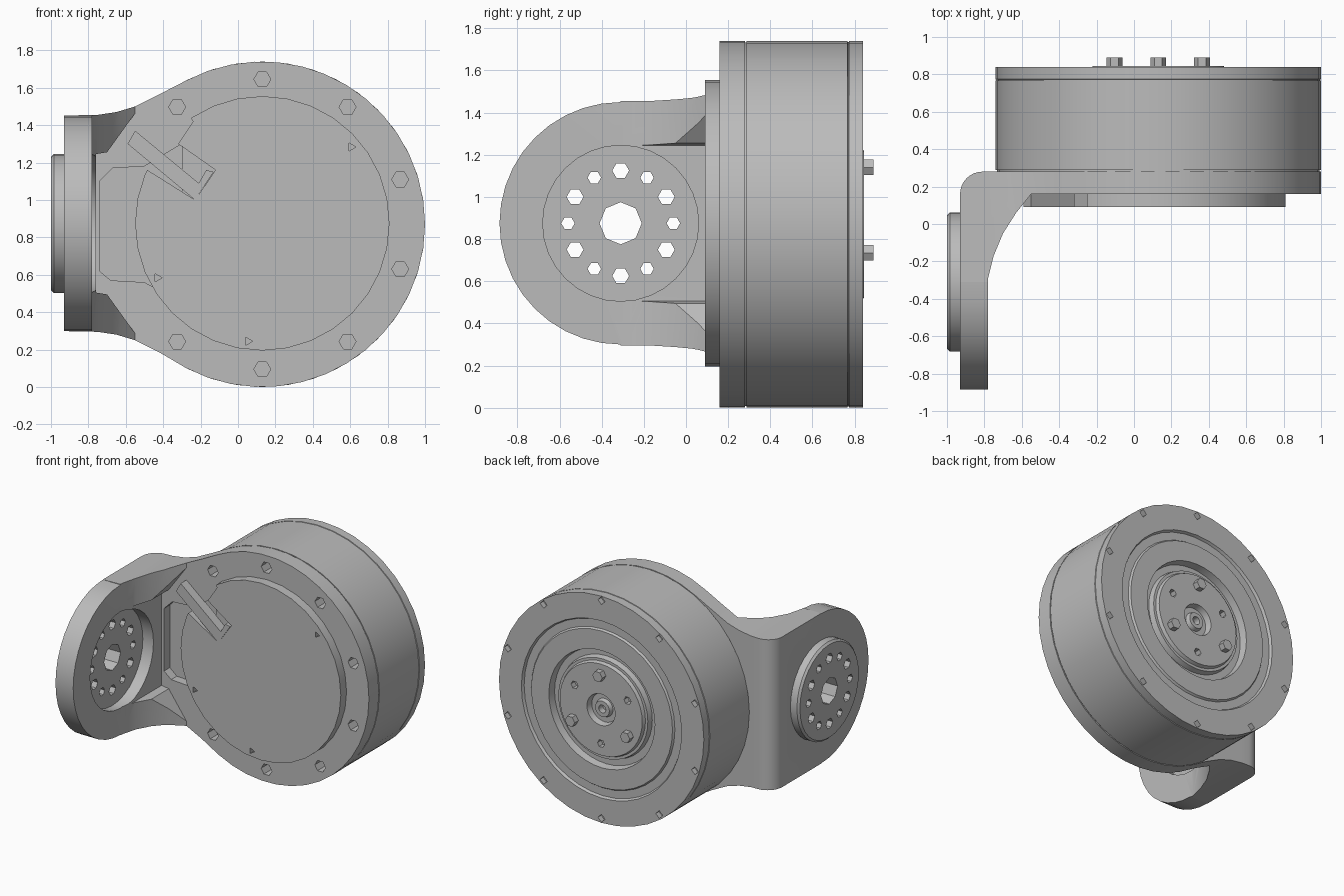
import bpy, bmesh
from math import pi, cos, sin, radians

if "Cube" in bpy.data.objects:
    bpy.data.objects.remove(bpy.data.objects["Cube"])

grey = bpy.data.materials.new("machined grey")
grey.use_nodes = True
grey.diffuse_color = (0.5, 0.5, 0.5, 1)
grey.node_tree.nodes["Principled BSDF"].inputs["Base Color"].default_value = (0.5, 0.5, 0.5, 1)

CX, CZ = 0.13, 0.87      # drum axis
AY, AZ = -0.31, 0.875    # arm pivot axis


def finish(name, bm):
    bmesh.ops.recalc_face_normals(bm, faces=bm.faces)
    mesh = bpy.data.meshes.new(name)
    bm.to_mesh(mesh)
    bm.free()
    mesh.materials.append(grey)
    ob = bpy.data.objects.new(name, mesh)
    bpy.context.collection.objects.link(ob)
    return ob


def prism(name, pts, axis, lo, hi):
    """Extrude a 2D outline along one axis."""
    place = {"x": lambda a, b, t: (t, a, b),
             "y": lambda a, b, t: (a, t, b),
             "z": lambda a, b, t: (a, b, t)}[axis]
    bm = bmesh.new()
    ends = [[bm.verts.new(place(a, b, t)) for a, b in pts] for t in (lo, hi)]
    for ring in ends:
        bm.faces.new(ring)
    for i in range(len(pts)):
        j = (i + 1) % len(pts)
        bm.faces.new((ends[0][i], ends[0][j], ends[1][j], ends[1][i]))
    return finish(name, bm)


def arc(a, b, r, start=0, end=360, n=32):
    full = abs(end - start) == 360
    steps = n if full else n + 1
    return [(a + r * cos(radians(start + (end - start) * i / n)),
             b + r * sin(radians(start + (end - start) * i / n))) for i in range(steps)]


def lathe(name, profile, n=40):
    """Spin an (r, y) profile about the drum axis."""
    bm = bmesh.new()
    rings = []
    for r, y in profile:
        if r == 0:
            rings.append([bm.verts.new((CX, y, CZ))] * n)
        else:
            rings.append([bm.verts.new((x, y, z)) for x, z in arc(CX, CZ, r, n=n)])
    for p, q in zip(rings, rings[1:]):
        for i in range(n):
            j = (i + 1) % n
            bm.faces.new(list(dict.fromkeys((p[i], p[j], q[j], q[i]))))
    return finish(name, bm)


def boolean(ob, tools, op="DIFFERENCE"):
    for tool in tools:
        mod = ob.modifiers.new("cut", "BOOLEAN")
        mod.operation, mod.object, mod.solver = op, tool, "EXACT"
        bpy.context.view_layer.objects.active = ob
        bpy.ops.object.modifier_apply(modifier=mod.name)
        bpy.data.objects.remove(tool)


def smooth(ob):
    bpy.ops.object.select_all(action="DESELECT")
    ob.select_set(True)
    bpy.context.view_layer.objects.active = ob
    bpy.ops.object.shade_smooth_by_angle(angle=radians(30))


def drill(r, ring, angles, lo, hi, n=8):
    """Cutters for holes on a circle around the drum axis."""
    return [prism("drill", arc(CX + ring * cos(radians(a)), CZ + ring * sin(radians(a)), r, n=n),
                  "y", lo, hi) for a in angles]


# Bracket: plan profile limited by the front outline and the rounded arm end
plan = [(1.1, 0.16), (-0.55, 0.16), (-0.63, 0.06), (-0.70, -0.05), (-0.75, -0.17), (-0.78, -0.29),
        (-0.78, -0.95), (-0.93, -0.95)] + arc(-0.81, 0.16, 0.12, 180, 90, 8) + [(1.1, 0.28)]
bracket = prism("bracket", plan, "z", -0.1, 1.9)

neck = [(-0.28, 0.765), (-0.42, 0.69), (-0.55, 0.625), (-0.65, 0.595), (-0.75, 0.58), (-1.0, 0.575)]
outline = (arc(CX, CZ, 0.87, -118, 118, 28) + [(x, AZ + h) for x, h in neck[1:]]
           + [(x, AZ - h) for x, h in reversed(neck[1:])])
side = arc(AY, AZ, 0.575, 270, 90, 20) + [(AY, 2.0), (0.5, 2.0), (0.5, -0.3), (AY, -0.3)]
boolean(bracket, [prism("front_limit", outline, "y", -1.2, 0.5),
                  prism("arm_limit", side, "x", -1.2, 1.2)], "INTERSECT")

# Clearance between the gussets, cable pocket, pivot bore and rim bolt holes
half = [(-0.76, 0.37), (-0.70, 0.38), (-0.52, 0.63), (-0.30, 0.63)]
clear = [(x, AZ + h) for x, h in half] + [(x, AZ - h) for x, h in reversed(half)]
pocket = [(-0.74, 0.62), (-0.68, 0.57), (-0.5, 0.56), (-0.3, 0.45), (-0.3, 1.3),
          (-0.5, 1.18), (-0.67, 1.17), (-0.74, 1.1)]
rim_angles = [18 + 36 * i for i in range(10) if i not in (4, 5)]
boolean(bracket, [prism("gusset_clearance", clear, "y", -0.6, 0.16),
                  prism("cable_pocket", pocket, "y", 0.1, 0.23),
                  prism("pivot_bore", arc(AY, AZ, 0.37), "x", -1.1, -0.7)]
        + drill(0.045, 0.775, rim_angles, 0.1, 0.25, 6))
smooth(bracket)

# Pivot disc with a centre hole and a ring of twelve bolt holes
pivot = prism("pivot_disc", arc(AY, AZ, 0.372), "x", -1.0, -0.85)
bm = bmesh.new()
bm.from_mesh(pivot.data)
edges = [e for e in bm.edges if all(v.co.x < -0.99 for v in e.verts)]
bmesh.ops.bevel(bm, geom=edges, offset=0.015, segments=1, affect="EDGES")
bm.to_mesh(pivot.data)
bm.free()
holes = [prism("bolt_cutter", arc(AY + 0.25 * cos(i * pi / 6), AZ + 0.25 * sin(i * pi / 6),
                                  0.032 + 0.008 * (i % 2), n=6), "x", -1.1, -0.7) for i in range(12)]
boolean(pivot, [prism("centre_cutter", arc(AY, AZ, 0.1, n=8), "x", -1.1, -0.7)] + holes)
smooth(pivot)

# Drum housing with seams and a stepped back face
drum = lathe("drum_housing", [
    (0, 0.28), (0.862, 0.28), (0.862, 0.288), (0.87, 0.288), (0.87, 0.766), (0.864, 0.768),
    (0.864, 0.772), (0.87, 0.774), (0.87, 0.84), (0.68, 0.84), (0.67, 0.82), (0.61, 0.82),
    (0.60, 0.835), (0.45, 0.835), (0.44, 0.78), (0.39, 0.78), (0.38, 0.82), (0.36, 0.82),
    (0.35, 0.845), (0.12, 0.845), (0.11, 0.80), (0.07, 0.80), (0.06, 0.83), (0.03, 0.83),
    (0.03, 0.78), (0, 0.78)])
boolean(drum, drill(0.03, 0.835, [18 + 36 * i for i in range(10)], 0.80, 0.9, 4)
        + drill(0.03, 0.26, (30, 150, 270), 0.80, 0.9, 6))
smooth(drum)

# Output pegs on the back
for i, a in enumerate((90, 210, 330)):
    prism("output_peg_%d" % (i + 1),
          arc(CX + 0.27 * cos(radians(a)), CZ + 0.27 * sin(radians(a)), 0.042, n=6), "y", 0.83, 0.89)

# Front cover with a slot for the connector
cover = prism("front_cover", arc(CX, CZ + 0.005, 0.68, n=32), "y", 0.09, 0.165)
slot = [(-0.60, 1.23), (-0.42, 1.12), (-0.23, 1.0), (-0.12, 1.16), (-0.32, 1.3), (-0.24, 1.42), (-0.36, 1.6)]
boolean(cover, [prism("connector_slot", slot, "y", 0.0, 0.3)]
        + drill(0.025, 0.63, (41, 207, 263), 0.0, 0.14, 3))
smooth(cover)

# Connector bar lying diagonally in the slot
prism("connector_bar", [(-0.59, 1.30), (-0.23, 1.0), (-0.13, 1.15), (-0.17, 1.16), (-0.21, 1.09),
                        (-0.55, 1.37)], "y", 0.09, 0.165)
